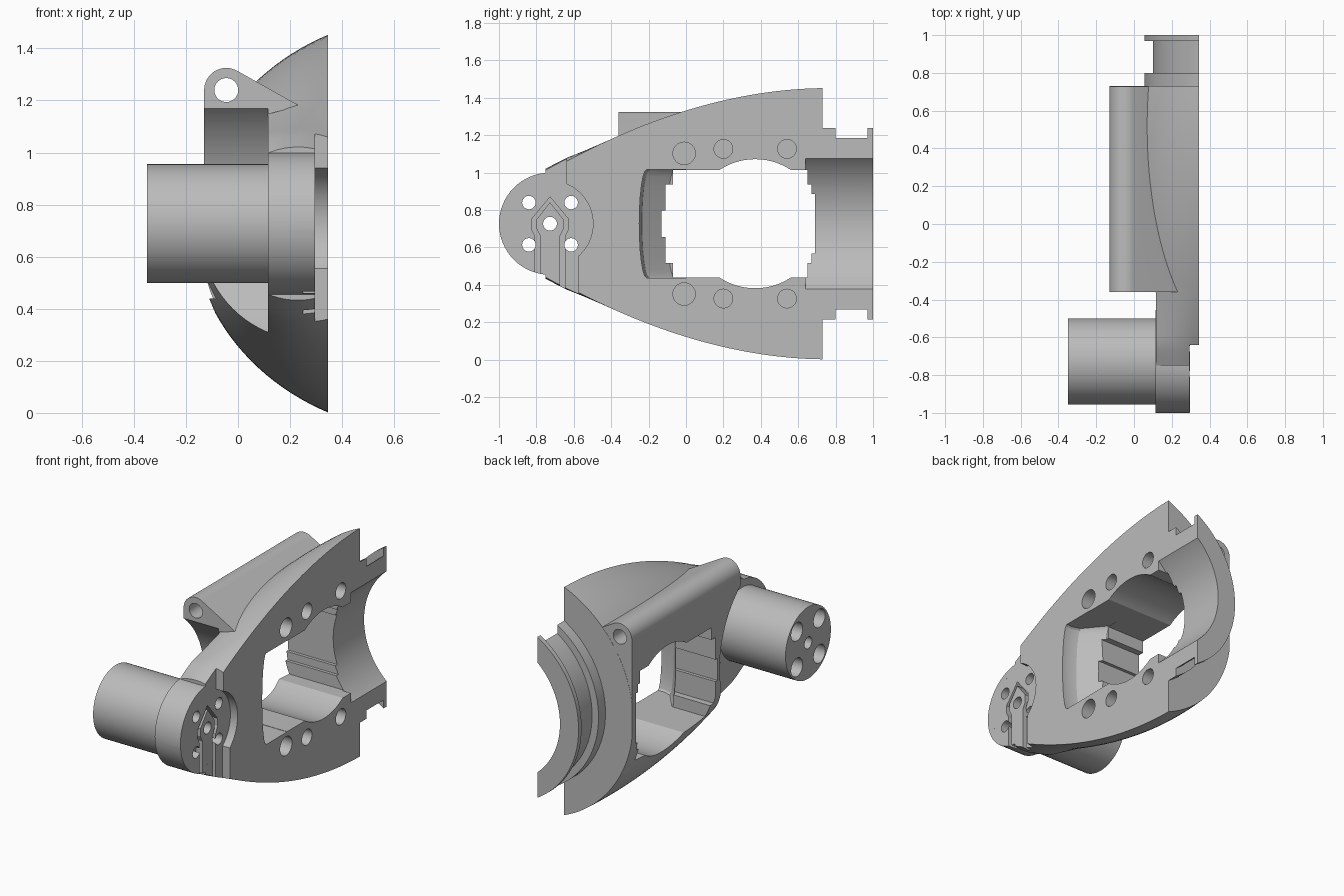
import bpy, bmesh
from math import sin, cos, pi, acos, sqrt, radians

cube = bpy.data.objects.get("Cube")
if cube:
    bpy.data.objects.remove(cube, do_unlink=True)

grey = bpy.data.materials.new("light_grey")
grey.use_nodes = True
grey.diffuse_color = (0.5, 0.5, 0.5, 1)
grey.node_tree.nodes["Principled BSDF"].inputs["Base Color"].default_value = (0.5, 0.5, 0.5, 1)

MID = 0.727      # height of the symmetry plane
FACE = 0.345     # flat mounting face
BOSS = -0.727    # y of the boss axis


def loft(name, rings):
    """Closed solid through rings with equal point counts."""
    bm = bmesh.new()
    loops = [[bm.verts.new(p) for p in ring] for ring in rings]
    n = len(loops[0])
    for a, b in zip(loops, loops[1:]):
        for i in range(n):
            j = (i + 1) % n
            bm.faces.new((a[i], a[j], b[j], b[i]))
    bm.faces.new(loops[0])
    bm.faces.new(loops[-1])
    bmesh.ops.recalc_face_normals(bm, faces=bm.faces)
    mesh = bpy.data.meshes.new(name)
    bm.to_mesh(mesh)
    bm.free()
    mesh.materials.append(grey)
    ob = bpy.data.objects.new(name, mesh)
    bpy.context.collection.objects.link(ob)
    return ob


def prism(name, pts, axis, lo, hi):
    """Extrude a 2D outline along x (y,z), y (x,z) or z (x,y)."""
    place = {"x": lambda p, t: (t, p[0], p[1]),
             "y": lambda p, t: (p[0], t, p[1]),
             "z": lambda p, t: (p[0], p[1], t)}[axis]
    return loft(name, [[place(p, t) for p in pts] for t in (lo, hi)])


def arc(cx, cy, r, a0, a1, n):
    return [(cx + r * cos(a0 + (a1 - a0) * i / n), cy + r * sin(a0 + (a1 - a0) * i / n))
            for i in range(n + 1)]


def circle(cx, cy, r, n=48):
    return arc(cx, cy, r, 0, 2 * pi, n)[:-1]


def chord_arc(cx, r, n=48):
    """Part of a circle on the -x side of the flat face."""
    a = acos((cx - FACE) / r)
    return arc(cx, MID, r, pi - a, pi + a, n)


def combine(target, tool, op):
    mod = target.modifiers.new("join", "BOOLEAN")
    mod.operation, mod.solver, mod.object = op, "EXACT", tool
    bpy.context.view_layer.objects.active = target
    bpy.ops.object.modifier_apply(modifier=mod.name)
    bpy.data.objects.remove(tool, do_unlink=True)


def add(tool):
    combine(body, tool, "UNION")


def cut(tool):
    tool.hide_render = True
    combine(body, tool, "DIFFERENCE")


# Domed main body: circular sections whose centre drifts along the length
def section(y):
    half = 0.725 - 0.2085 * max(0.75 - y, 0) ** 1.92
    if y < -0.36:
        cx = 0.23 + 0.12 * max(0, (y + 0.64) / 0.28)
    else:
        cx = 0.35 + 0.27 * (y + 0.36)
    r = sqrt(half ** 2 + (cx - FACE) ** 2)
    return [(max(x, -0.13), y, z) for x, z in chord_arc(cx, r)]


STEPS = 36
body = loft("bracket_body", [section(-0.75 + 1.48 * i / STEPS) for i in range(STEPS + 1)])

# Hinge lug along the upper edge
lug = arc(-0.045, 1.24, 0.085, radians(61), pi, 16)
lug += [(-0.13, 0.62), (0.115, 0.62), (0.115, 1.147), (0.235, 1.18)]
add(prism("hinge_lug", lug, "y", -0.36, 0.729))

# Clearance around the boss
cut(prism("boss_clearance", circle(BOSS, MID, 0.575, 96), "x", -0.6, 0.115))
cut(prism("front_clearance", [(-1.2, -0.1), (-0.362, -0.1), (-0.362, 1.6), (-1.2, 1.6)],
          "x", -0.6, 0.1152))

# Rounded nose and grooved rear collar
add(prism("nose", circle(BOSS, MID, 0.273, 64), "x", 0.1148, 0.32))
for name, r, lo, hi in (("collar_neck", 0.55, 0.7, 0.985),
                        ("collar_rim", 0.595, 0.71, 0.8),
                        ("collar_lip", 0.595, 0.97, 1.0)):
    add(prism(name, chord_arc(0.65, r, 64), "y", lo, hi))

# Saddle through the collar
cut(prism("saddle", circle(0.65, MID, 0.464, 96), "y", 0.64, 1.1))

# Stepped window with round bulges
upper = [(-0.07, 0.288), (-0.07, 0.21), (-0.11, 0.21), (-0.11, 0.07), (-0.13, 0.07)]
right = [(0.69, 0.16), (0.67, 0.16), (0.67, 0.21), (0.65, 0.21), (0.65, 0.288)]
half = upper[::-1] + arc(0.37, 0, 0.345, pi - 0.988, 0.988, 20) + right[::-1]
outline = [(y, MID + z) for y, z in half] + [(y, MID - z) for y, z in reversed(half)]
cut(prism("window", outline, "x", -0.5, 0.6))

# Sloping pocket beside the window, with rounded ends
pocket = [(0.4, -0.25), (0.3, -0.25), (0.25, -0.235), (0.14, -0.1), (0.14, 0.0), (0.4, 0.0)]
rings = []
for t in range(-6, 7):
    s = sin(t / 6 * pi / 2)
    inset = 0.04 * (1 - cos(t / 6 * pi / 2))
    rings.append([(x, y + (inset if y < -0.05 else 0), MID + s * 0.29) for x, y in pocket])
rings = [[(x, y, MID + (r[0][2] - MID)) for x, y, _ in r] for r in rings]
cut(loft("pocket", rings))

# Recess on the nose: round seat and straight shoulders
cut(prism("seat", circle(BOSS, MID, 0.23, 64), "x", 0.295, 0.5))
cut(prism("shoulder_upper", [(-1.2, 0.7), (-0.64, 0.7), (-0.64, 1.3), (-1.2, 1.3)],
          "x", 0.2951, 0.5))
cut(prism("shoulder_lower", [(-1.2, 0.1), (-0.575, 0.1), (-0.575, 0.71), (-1.2, 0.71)],
          "x", 0.2952, 0.5))

# Boss with counterbored holes
add(prism("boss", circle(BOSS, MID, 0.228, 64), "x", -0.35, 0.2))
cut(prism("centre_hole", circle(BOSS, MID, 0.037, 24), "x", -0.5, 0.5))
for sy in (-1, 1):
    for sz in (-1, 1):
        y, z = BOSS + sy * 0.113, MID + sz * 0.113
        cut(prism("boss_hole", circle(y, z, 0.036, 24), "x", -0.5, 0.5))
        cut(prism("counterbore", circle(y, z, 0.058, 32), "x", -0.5, 0.15))


# Pointed cable groove around the centre hole
def house(w):
    side = [(w, 0.2), (w, 0.66), (w + 0.02, 0.7), (w + 0.02, 0.75), (0, 0.79 + w)]
    return [(BOSS + y, z) for y, z in side] + [(BOSS - y, z) for y, z in side[-2::-1]]


groove = prism("cable_groove", house(0.08), "x", 0.25, 0.4)
combine(groove, prism("groove_core", house(0.052), "x", 0.1, 0.5), "DIFFERENCE")
cut(groove)

# Blind holes on the mounting face
for y, offset, r in ((-0.01, 0.376, 0.06), (0.2, 0.4, 0.05), (0.54, 0.4, 0.05)):
    for s in (-1, 1):
        cut(prism("face_hole", circle(y, MID + s * offset, r, 32), "x", 0.22, 0.5))

# Pin hole through the lug
cut(prism("pin_hole", circle(-0.045, 1.24, 0.046, 32), "y", -0.6, 1.2))

# Smooth curved walls, keep edges crisp
bpy.ops.object.select_all(action="DESELECT")
body.select_set(True)
bpy.context.view_layer.objects.active = body
bpy.ops.object.shade_smooth_by_angle(angle=radians(25))
